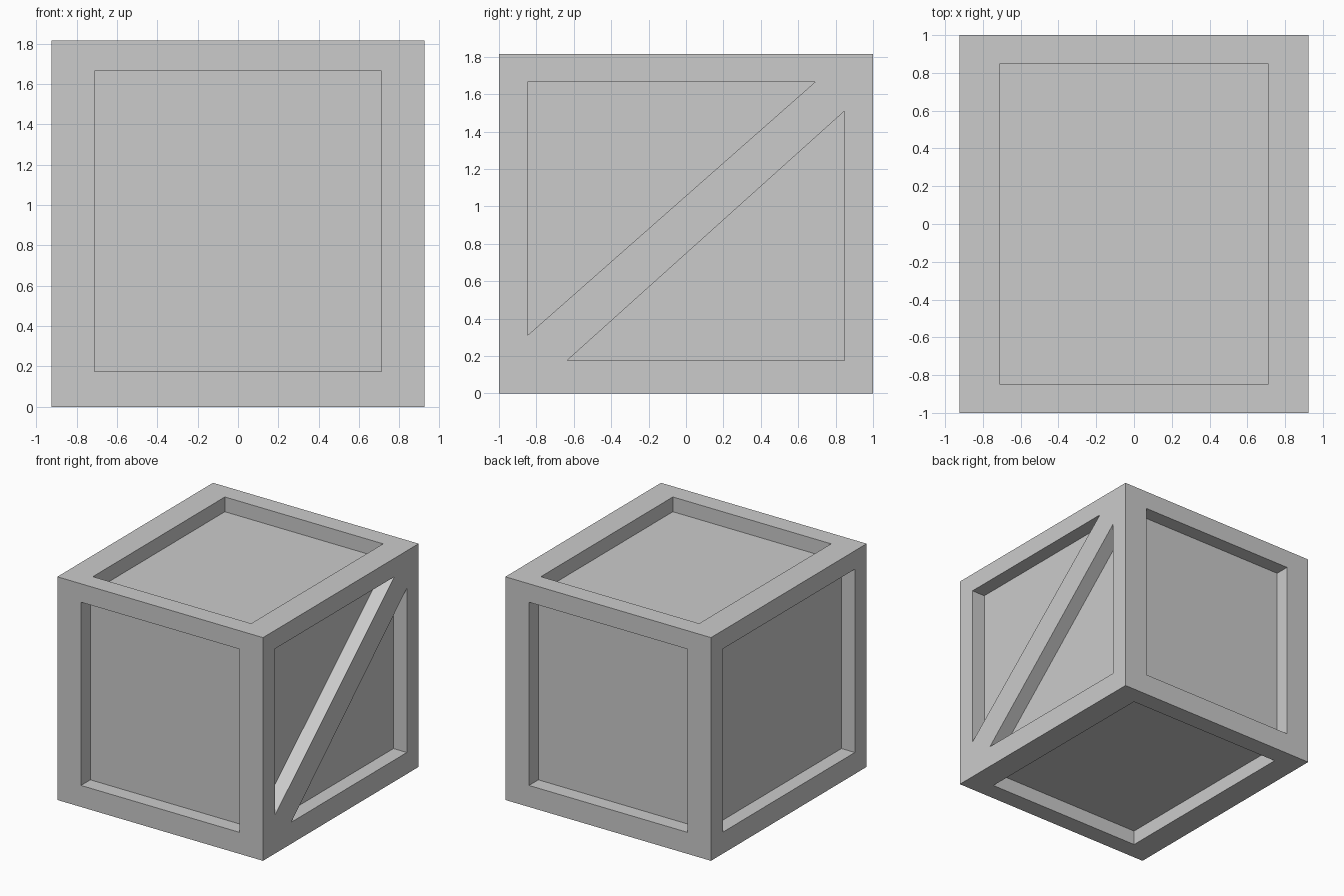
import bpy
import bmesh
from mathutils import Vector

if "Cube" in bpy.data.objects:
    bpy.data.objects.remove(bpy.data.objects["Cube"])

HX, HY, TOP = 0.925, 1.0, 1.815      # half width, half depth, height
RX, RY, Z0, Z1 = 0.712, 0.848, 0.175, 1.665   # recess limits
DEPTH, OVER = 0.12, 0.1              # recess depth, cutter overshoot


def prism(name, points, direction):
    """Extrude a planar outline along a direction into a closed solid."""
    bm = bmesh.new()
    face = bm.faces.new([bm.verts.new(p) for p in points])
    ext = bmesh.ops.extrude_face_region(bm, geom=[face], use_keep_orig=True)
    moved = [g for g in ext["geom"] if isinstance(g, bmesh.types.BMVert)]
    bmesh.ops.translate(bm, vec=Vector(direction), verts=moved)
    bmesh.ops.recalc_face_normals(bm, faces=bm.faces)
    mesh = bpy.data.meshes.new(name)
    bm.to_mesh(mesh)
    bm.free()
    obj = bpy.data.objects.new(name, mesh)
    bpy.context.collection.objects.link(obj)
    return obj


def rect(a0, a1, b0, b1):
    return [(a0, b0), (a1, b0), (a1, b1), (a0, b1)]


def recess(name, axis, level, sign, outline):
    """Cutter that sinks an outline into the face at the given level."""
    start = level - sign * DEPTH
    points = []
    for a, b in outline:
        p = [a, b]
        p.insert(axis, start)
        points.append(p)
    direction = [0, 0, 0]
    direction[axis] = sign * (DEPTH + OVER)
    return prism(name, points, direction)


# Solid crate block
crate = prism("crate", [(x, y, 0) for x, y in rect(-HX, HX, -HY, HY)], (0, 0, TOP))

front = rect(-RX, RX, Z0, Z1)
side = rect(-RY, RY, Z0, Z1)
lid = rect(-RX, RX, -RY, RY)

cutters = [
    # Plain framed panels
    recess("front_recess", 1, -HY, -1, front),
    recess("back_recess", 1, HY, 1, front),
    recess("left_recess", 0, -HX, -1, side),
    recess("top_recess", 2, TOP, 1, lid),
    recess("bottom_recess", 2, 0, -1, lid),
    # Two triangles leave the diagonal brace on the right side
    recess("brace_upper_recess", 0, HX, 1, [(-RY, 0.31), (0.69, Z1), (-RY, Z1)]),
    recess("brace_lower_recess", 0, HX, 1, [(-0.637, Z0), (RY, Z0), (RY, 1.51)]),
]

# Carve every recess, then remove the cutters
bpy.context.view_layer.objects.active = crate
for cutter in cutters:
    cutter.hide_render = True
    mod = crate.modifiers.new(cutter.name, "BOOLEAN")
    mod.operation = "DIFFERENCE"
    mod.solver = "EXACT"
    mod.object = cutter
    bpy.ops.object.modifier_apply(modifier=mod.name)
    bpy.data.objects.remove(cutter)
